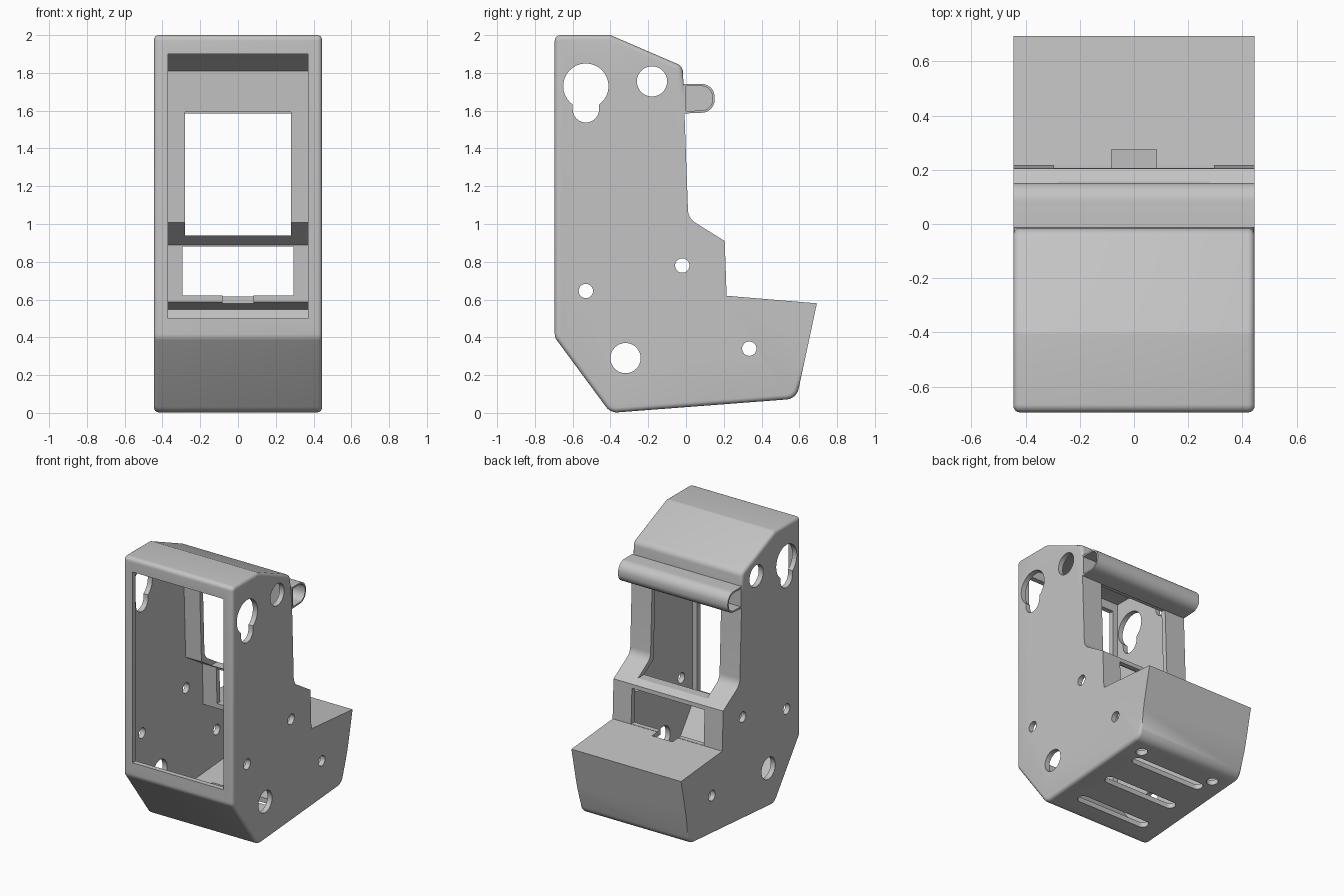
import bpy, bmesh, math
from mathutils import Vector

old = bpy.data.objects.get("Cube")
if old:
    bpy.data.objects.remove(old, do_unlink=True)

HALF = 0.445     # half width of the housing
WALL = 0.037     # wall thickness

grey = bpy.data.materials.new("light grey plastic")
grey.use_nodes = True
grey.diffuse_color = (0.55, 0.55, 0.55, 1)
grey.node_tree.nodes["Principled BSDF"].inputs["Base Color"].default_value = (0.55, 0.55, 0.55, 1)


def offset(pts, d):
    """Move every side of a counter-clockwise outline inward by d."""
    out = []
    for i, p in enumerate(pts):
        a = (p - pts[i - 1]).normalized()
        b = (pts[(i + 1) % len(pts)] - p).normalized()
        na, nb = Vector((-a.y, a.x)), Vector((-b.y, b.x))
        out.append(p + (na + nb) * d / (1 + na.dot(nb)))
    return out


def rounded(pts, radii, steps=6):
    """Replace the corners of an outline with arcs."""
    out = []
    for i, (p, r) in enumerate(zip(pts, radii)):
        if r == 0:
            out.append(p)
            continue
        a = (pts[i - 1] - p).normalized()
        b = (pts[(i + 1) % len(pts)] - p).normalized()
        half = a.angle(b) / 2
        centre = p + (a + b).normalized() * r / math.sin(half)
        start = p + a * r / math.tan(half) - centre
        end = p + b * r / math.tan(half) - centre
        sweep = math.pi - 2 * half
        for k in range(steps + 1):
            t = k / steps
            v = start * math.sin((1 - t) * sweep) + end * math.sin(t * sweep)
            out.append(centre + v / math.sin(sweep))
    return out


def prism(name, pts, lo, hi, axis="x", bevel=None):
    """Extrude a 2D outline along x (outline in y, z) or along z (outline in x, y)."""
    bm = bmesh.new()
    place = (lambda p, h: (h, p[0], p[1])) if axis == "x" else (lambda p, h: (p[0], p[1], h))
    face = bm.faces.new([bm.verts.new(place(p, lo)) for p in pts])
    ext = bmesh.ops.extrude_face_region(bm, geom=[face])
    move = Vector(place((0, 0), hi - lo))
    bmesh.ops.translate(bm, vec=move, verts=[v for v in ext["geom"] if isinstance(v, bmesh.types.BMVert)])
    bmesh.ops.recalc_face_normals(bm, faces=bm.faces)
    if bevel:
        rim = [e for e in bm.edges if abs(e.verts[0].co.x - e.verts[1].co.x) < 1e-5
               and bevel((e.verts[0].co + e.verts[1].co) / 2)]
        bmesh.ops.bevel(bm, geom=rim, offset=0.025, segments=4, profile=0.5, affect="EDGES")
    mesh = bpy.data.meshes.new(name)
    bm.to_mesh(mesh)
    bm.free()
    mesh.materials.append(grey)
    ob = bpy.data.objects.new(name, mesh)
    bpy.context.collection.objects.link(ob)
    return ob


def box(x, y, z):
    return prism("cutter", [(y[0], z[0]), (y[1], z[0]), (y[1], z[1]), (y[0], z[1])], x[0], x[1])


def circle(u, v, r, n=32):
    return [(u + r * math.cos(math.tau * k / n), v + r * math.sin(math.tau * k / n)) for k in range(n)]


def capsule(half_len, width, y):
    """Outline of a long slot along x."""
    r, n = width / 2, 10
    arc = [(half_len - r + r * math.sin(math.pi * k / n), y - r * math.cos(math.pi * k / n)) for k in range(n + 1)]
    return arc + [(-u, 2 * y - v) for u, v in arc]


def cut(ob, cutter):
    """Subtract a cutter and delete it."""
    mod = ob.modifiers.new("cut", "BOOLEAN")
    mod.operation, mod.solver, mod.object = "DIFFERENCE", "EXACT", cutter
    bpy.context.view_layer.objects.active = ob
    bpy.ops.object.modifier_apply(modifier=mod.name)
    bpy.data.objects.remove(cutter, do_unlink=True)


def smooth(ob):
    bpy.ops.object.select_all(action="DESELECT")
    ob.select_set(True)
    bpy.context.view_layer.objects.active = ob
    bpy.ops.object.shade_smooth_by_angle(angle=math.radians(30))


# Housing: side outline in y, z with a corner radius for each point
outline = [(-0.695, 0.40, .06), (-0.40, 0, .07), (0.585, 0.075, .07), (0.693, 0.58, 0),
           (0.215, 0.62, 0), (0.205, 0.91, 0), (0.012, 1.03, .08), (-0.017, 1.835, .05),
           (-0.40, 2, .04), (-0.695, 2, .03)]
corners = [Vector(p[:2]) for p in outline]
radii = [p[2] for p in outline]
housing = prism("housing", rounded(corners, radii), -HALF, HALF,
                bevel=lambda c: c.y < -0.4 or c.z < 0.12 or c.z > 1.79)

# Hollow inside
cut(housing, prism("cutter", offset(corners, WALL), -HALF + WALL, HALF - WALL))

# Front access opening, screen window and lower window
cut(housing, box((-.37, .37), (-.8, -.6), (.50, 1.90)))
cut(housing, box((-.28, .28), (-.12, .3), (.94, 1.592)))
cut(housing, box((-.295, .295), (.1, .3), (.622, .88)))

# Cable notch in the control deck
cut(housing, box((-.083, .083), (.15, .275), (.5, .64)))

# Holes through both side walls
for y, z, r in [(-.53, 1.73, .12), (-.18, 1.755, .08), (-.53, .645, .038),
                (-.02, .78, .038), (.335, .34, .038), (-.32, .29, .08)]:
    cut(housing, prism("cutter", circle(y, z, r), -1, 1))
# Lower part of the keyhole
keyhole = [(-.46, 1.7), (-.60, 1.7)] + [
    (-.53 - .07 * math.cos(math.pi * k / 12), 1.607 - .07 * math.sin(math.pi * k / 12)) for k in range(13)]
cut(housing, prism("cutter", keyhole, -1, 1))

# Vent slots and screw holes in the floor
for y in (-.22, .065, .35):
    cut(housing, prism("cutter", capsule(.3, .075, y), -.1, .2, "z"))
for x in (-.31, .31):
    cut(housing, prism("cutter", circle(x, .45, .04, 24), -.1, .2, "z"))
smooth(housing)


# Light bar across the back, with recessed ends
def bar_outline(inset):
    pts = [Vector(p) for p in ((-.012, 1.585), (.152, 1.592), (.152, 1.742), (-.012, 1.742))]
    return rounded(offset(pts, inset), [0, .07 - inset, .07 - inset, 0], 10)


bar = prism("light_bar", bar_outline(0), -HALF, HALF)
for side in (-1, 1):
    ends = sorted((side * (HALF - 0.15), side * (HALF + 0.05)))
    cut(bar, prism("cutter", bar_outline(0.012), *ends))
smooth(bar)
